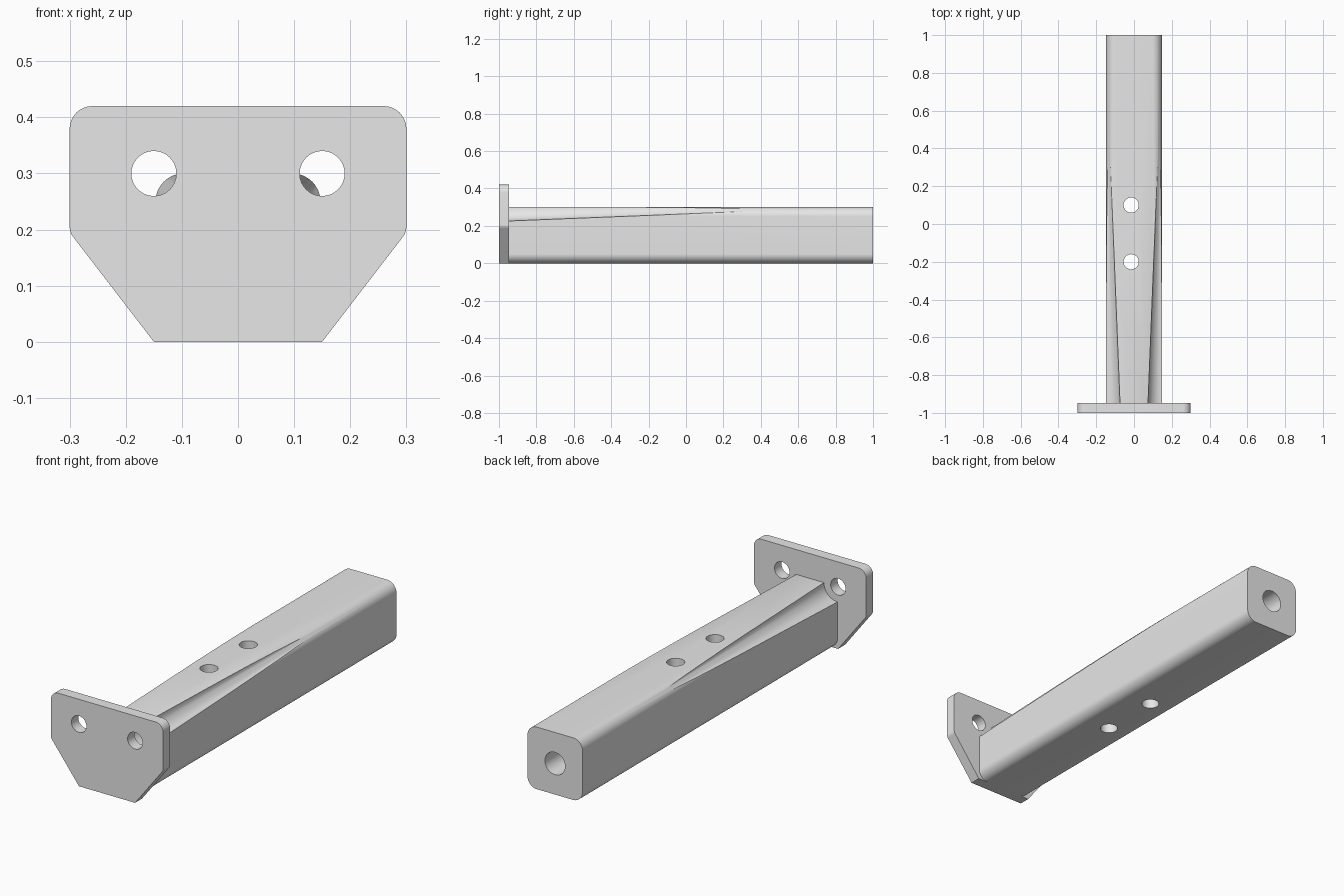
import bpy, bmesh, math
from mathutils import Vector, Matrix

if "Cube" in bpy.data.objects:
    bpy.data.objects.remove(bpy.data.objects["Cube"], do_unlink=True)

# Plain grey metal
grey = bpy.data.materials.new("grey_metal")
grey.use_nodes = True
grey.diffuse_color = (0.8, 0.8, 0.8, 1)
bsdf = next(n for n in grey.node_tree.nodes if n.type == 'BSDF_PRINCIPLED')
bsdf.inputs["Base Color"].default_value = (0.8, 0.8, 0.8, 1)


def make_object(name, bm):
    bmesh.ops.recalc_face_normals(bm, faces=bm.faces)
    mesh = bpy.data.meshes.new(name)
    bm.to_mesh(mesh)
    bm.free()
    mesh.materials.append(grey)
    ob = bpy.data.objects.new(name, mesh)
    bpy.context.collection.objects.link(ob)
    return ob


def rounded(corners, steps=10):
    """Outline of (x, z, radius) corners with filleted corners."""
    out = []
    for i, (x, z, r) in enumerate(corners):
        p = Vector((x, z))
        if r == 0:
            out.append(p)
            continue
        a = (Vector(corners[i - 1][:2]) - p).normalized()
        b = (Vector(corners[(i + 1) % len(corners)][:2]) - p).normalized()
        half = a.angle(b) / 2
        centre = p + (a + b).normalized() * (r / math.sin(half))
        reach = r / math.tan(half)
        u, v = p + a * reach - centre, p + b * reach - centre
        for k in range(steps + 1):
            out.append(centre + u.lerp(v, k / steps).normalized() * r)
    return out


def prism(name, corners, y0, y1):
    bm = bmesh.new()
    face = bm.faces.new([bm.verts.new((p.x, y0, p.y)) for p in rounded(corners)])
    ext = bmesh.ops.extrude_face_region(bm, geom=[face])
    moved = [g for g in ext["geom"] if isinstance(g, bmesh.types.BMVert)]
    bmesh.ops.translate(bm, verts=moved, vec=(0, y1 - y0, 0))
    return make_object(name, bm)


def cut(target, start, end, r0, r1):
    """Subtract a round cutter running from start to end."""
    start, end = Vector(start), Vector(end)
    axis = end - start
    turn = axis.to_track_quat('Z', 'Y').to_matrix().to_4x4()
    bm = bmesh.new()
    bmesh.ops.create_cone(bm, cap_ends=True, segments=64, radius1=r0, radius2=r1,
                          depth=axis.length,
                          matrix=Matrix.Translation((start + end) / 2) @ turn)
    cutter = make_object("cutter", bm)
    cutter.hide_render = True
    mod = target.modifiers.new("cut", 'BOOLEAN')
    mod.operation = 'DIFFERENCE'
    mod.solver = 'EXACT'
    mod.object = cutter
    bpy.context.view_layer.objects.active = target
    bpy.ops.object.modifier_apply(modifier=mod.name)
    bpy.data.objects.remove(cutter, do_unlink=True)


JOINT = -0.947

# Mounting plate with two bolt holes
plate = prism("mounting_plate", [
    (-0.15, 0, 0), (0.15, 0, 0), (0.3, 0.195, 0.03), (0.3, 0.42, 0.04),
    (-0.3, 0.42, 0.04), (-0.3, 0.195, 0.03)], -1, JOINT)

# Square bar with rounded long edges
bar = prism("bar", [(-0.147, 0, 0.05), (0.147, 0, 0.05),
                    (0.147, 0.3, 0.05), (-0.147, 0.3, 0.05)], JOINT, 1)

for side in (-1, 1):
    # Bolt hole in the plate
    cut(plate, (side * 0.15, -1.1, 0.3), (side * 0.15, -0.9, 0.3), 0.04, 0.04)
    # Tapering clearance groove along the upper edge of the bar
    slope, y0, y1 = 0.04, -1.05, 0.6
    cut(bar, (side * 0.148, y0, 0.3), (side * 0.148, y1, 0.3),
        0.074 + slope * (JOINT - y0), 0.074 - slope * (y1 - JOINT))

# Vertical pin holes, slightly off centre
for y in (0.1, -0.2):
    cut(bar, (-0.015, y, -0.1), (-0.015, y, 0.4), 0.04, 0.04)

# Blind bore in the rear end
cut(bar, (0, 0.6, 0.15), (0, 1.1, 0.15), 0.054, 0.054)

# Smooth the rounded surfaces, keep the edges sharp
bpy.ops.object.select_all(action='DESELECT')
for ob in (plate, bar):
    ob.select_set(True)
bpy.context.view_layer.objects.active = bar
bpy.ops.object.shade_smooth_by_angle(angle=math.radians(20))
